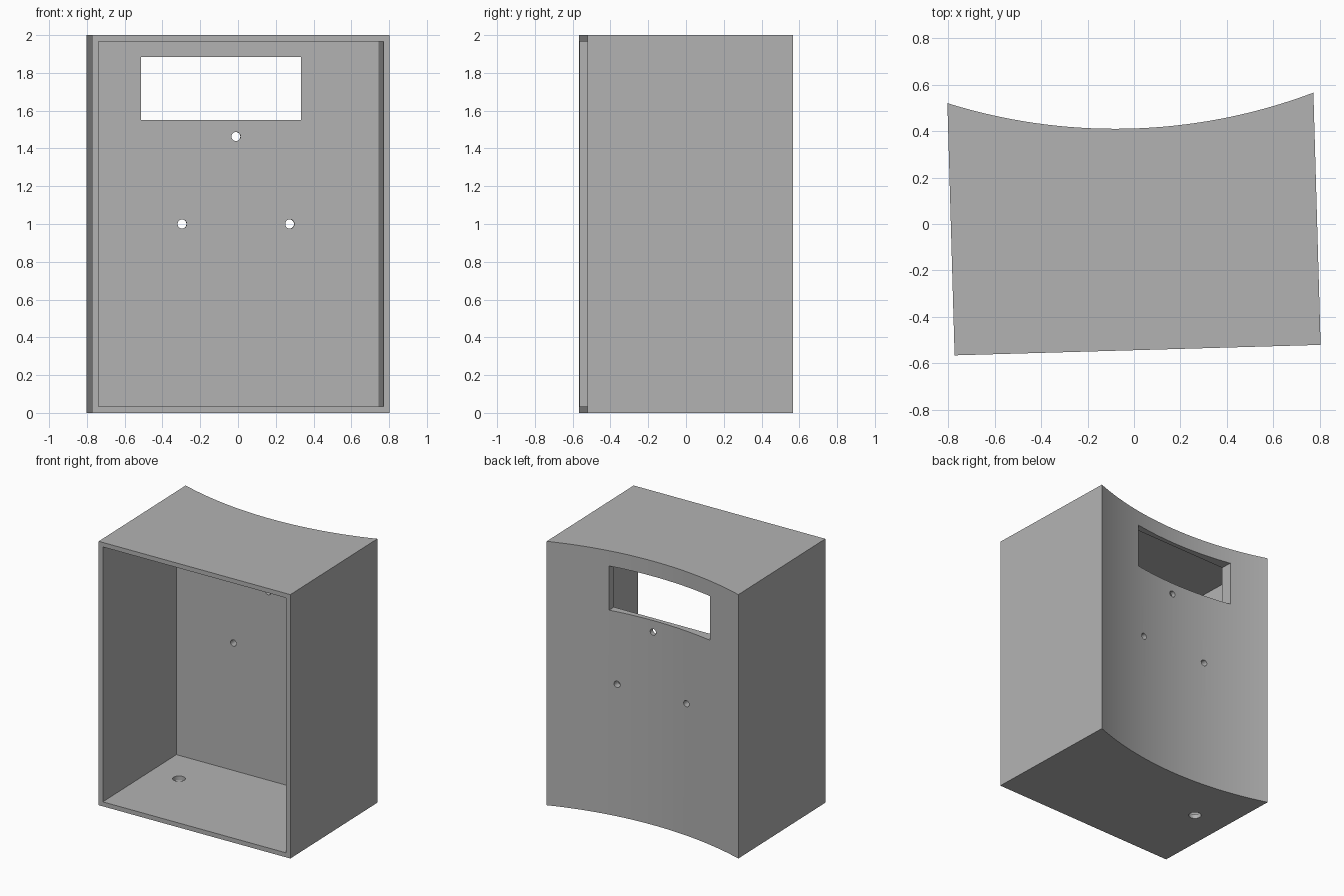
import bpy, bmesh, math
from mathutils import Matrix, Vector

if "Cube" in bpy.data.objects:
    bpy.data.objects.remove(bpy.data.objects["Cube"])

HALF_W, HALF_D, HEIGHT = 0.788, 0.543, 2.0
WALL = 0.034
SAG = 0.132                 # depth of the hollow in the back
BACK_INNER = 0.376          # flat inside face of the back wall
TURN = math.radians(1.64)   # whole housing is turned slightly
SEGMENTS = 48

grey = bpy.data.materials.new("plain grey")
grey.use_nodes = True
colour = (0.45, 0.45, 0.45, 1)
grey.diffuse_color = colour
grey.node_tree.nodes["Principled BSDF"].inputs["Base Color"].default_value = colour


def add_object(name, bm):
    bmesh.ops.recalc_face_normals(bm, faces=bm.faces)
    mesh = bpy.data.meshes.new(name)
    bm.to_mesh(mesh)
    bm.free()
    mesh.materials.append(grey)
    obj = bpy.data.objects.new(name, mesh)
    bpy.context.collection.objects.link(obj)
    return obj


def box(name, low, high):
    bm = bmesh.new()
    low, high = Vector(low), Vector(high)
    matrix = Matrix.Translation((low + high) / 2) @ Matrix.Diagonal((high - low).to_4d())
    bmesh.ops.create_cube(bm, size=1, matrix=matrix)
    return add_object(name, bm)


def drill(name, centre, radius, depth, turn=0):
    bm = bmesh.new()
    matrix = Matrix.Translation(centre) @ Matrix.Rotation(turn, 4, "X")
    bmesh.ops.create_cone(bm, cap_ends=True, segments=32, radius1=radius,
                          radius2=radius, depth=depth, matrix=matrix)
    return add_object(name, bm)


# Housing block: plan outline with a concave arc at the back, extruded upward
radius = (HALF_W ** 2 + SAG ** 2) / (2 * SAG)
half_angle = math.asin(HALF_W / radius)
centre_y = HALF_D - SAG + radius
outline = [(-HALF_W, -HALF_D), (HALF_W, -HALF_D)]
for i in range(SEGMENTS + 1):
    a = half_angle * (1 - 2 * i / SEGMENTS)
    outline.append((radius * math.sin(a), centre_y - radius * math.cos(a)))
bm = bmesh.new()
base = bm.faces.new([bm.verts.new((x, y, 0)) for x, y in outline])
top = bmesh.ops.extrude_face_region(bm, geom=[base])["geom"]
bmesh.ops.translate(bm, vec=(0, 0, HEIGHT),
                    verts=[g for g in top if isinstance(g, bmesh.types.BMVert)])
housing = add_object("housing", bm)

# Cutters: open cavity, window, three back holes and a floor hole
cutters = [
    box("cavity_cutter", (WALL - HALF_W, -1, WALL),
        (HALF_W - WALL, BACK_INNER, HEIGHT - WALL)),
    box("window_cutter", (-0.503, 0.2, 1.55), (0.345, 0.8, 1.885)),
    drill("floor_hole_cutter", (-0.525, 0.06, 0), 0.044, 0.2),
]
for x, z in ((-0.285, 1.0), (0.285, 1.0), (0, 1.463)):
    cutters.append(drill("back_hole_cutter", (x, 0.45, z), 0.024, 0.5, math.pi / 2))

for cutter in cutters:
    cutter.hide_render = True
    cut = housing.modifiers.new(cutter.name, "BOOLEAN")
    cut.operation = "DIFFERENCE"
    cut.solver = "EXACT"
    cut.object = cutter

# Bake the cuts and drop the cutters
graph = bpy.context.evaluated_depsgraph_get()
result = bpy.data.meshes.new_from_object(housing.evaluated_get(graph))
housing.modifiers.clear()
housing.data = result
for cutter in cutters:
    bpy.data.objects.remove(cutter)

# Turn the housing and smooth the curved back
housing.data.transform(Matrix.Rotation(TURN, 4, "Z"))
bpy.context.view_layer.objects.active = housing
housing.select_set(True)
bpy.ops.object.shade_smooth_by_angle(angle=math.radians(25))
